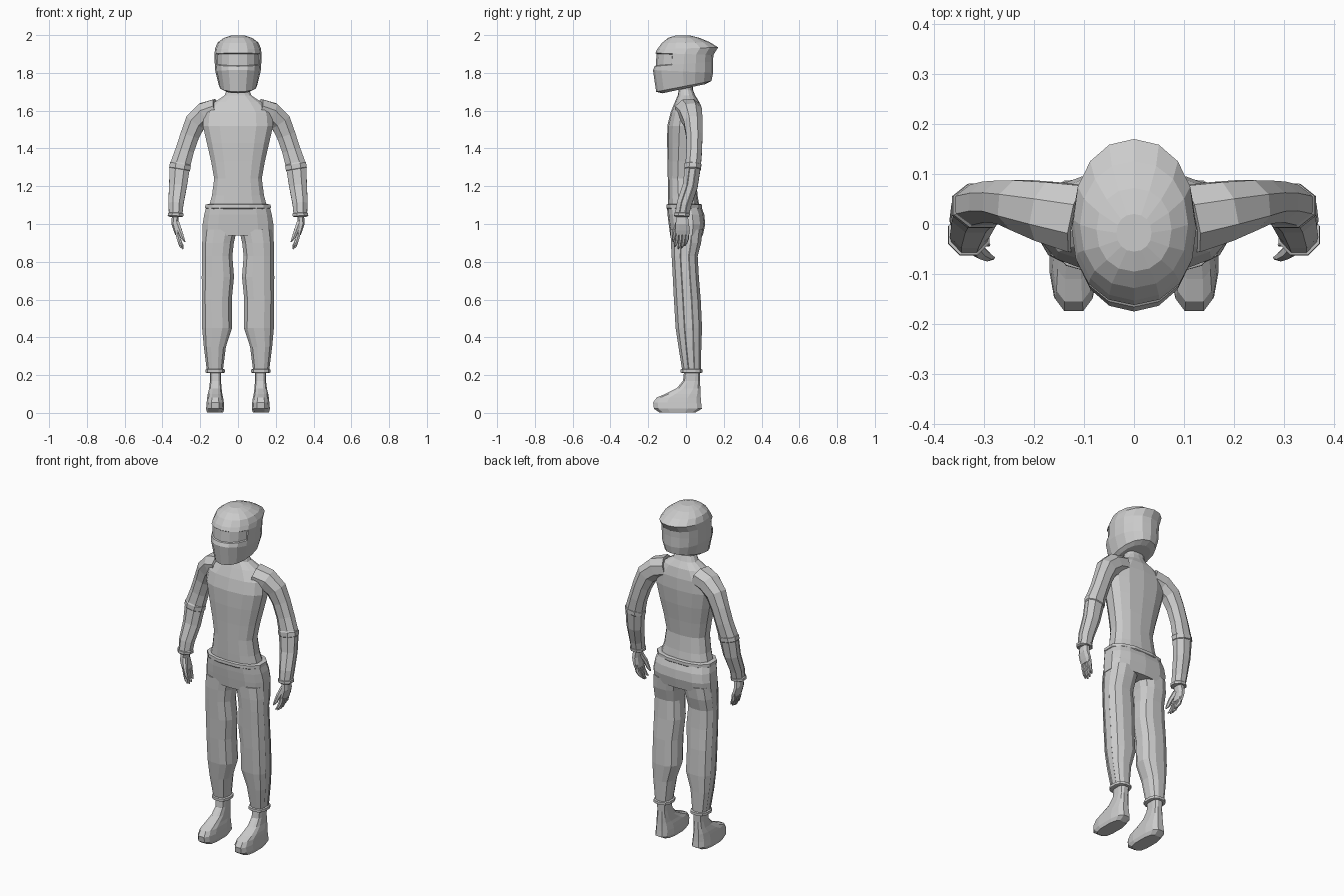
import bpy, bmesh, math
from mathutils import Vector


def circle(n, p, phase):
    """Unit superellipse points, scaled so the outermost point touches 1."""
    pts = []
    for i in range(n):
        a = 2 * math.pi * (i + phase) / n
        c, s = math.cos(a), math.sin(a)
        pts.append((math.copysign(abs(c) ** (2 / p), c), math.copysign(abs(s) ** (2 / p), s)))
    m = max(abs(c) for c, s in pts)
    return [(c / m, s / m) for c, s in pts]


def slab(z, x0, x1, yf, yb, n=12, p=2.5, phase=0.5, zb=None):
    """Cross-section given by its extents; zb tilts it towards the back."""
    zb = z if zb is None else zb
    cx, cy, rx, ry = (x0 + x1) / 2, (yf + yb) / 2, (x1 - x0) / 2, (yb - yf) / 2
    return [Vector((cx + rx * c, cy + ry * s, z + (zb - z) * (s + 1) / 2))
            for c, s in circle(n, p, phase)]


def tube(path, n=8, p=2.1):
    """Cross-sections square to a path of (x, y, z, side radius, depth radius)."""
    pts = [Vector(q[:3]) for q in path]
    rings = []
    for i, q in enumerate(path):
        t = (pts[min(i + 1, len(pts) - 1)] - pts[max(i - 1, 0)]).normalized()
        u = t.cross(Vector((0, 1, 0))).normalized()
        v = t.cross(u)
        rings.append([pts[i] + u * c * q[3] + v * s * q[4] for c, s in circle(n, p, 0.5)])
    return rings


def loft(name, rings, mirror=False, panel=None, depth=-0.003):
    """Skin the rings; 'panel' picks faces to be inset as a seamed panel."""
    bm = bmesh.new()
    vs = [[bm.verts.new(co) for co in r] for r in rings]
    n = len(rings[0])
    for a, b in zip(vs, vs[1:]):
        for i in range(n):
            j = (i + 1) % n
            bm.faces.new((a[i], a[j], b[j], b[i]))
    bm.faces.new(vs[0])
    bm.faces.new(vs[-1])
    bmesh.ops.recalc_face_normals(bm, faces=bm.faces[:])
    bm.normal_update()
    if panel:
        picked = [f for f in bm.faces if panel(f)]
        if picked:
            bmesh.ops.inset_region(bm, faces=picked, thickness=0.004, depth=depth,
                                   use_even_offset=True)
    me = bpy.data.meshes.new(name)
    bm.to_mesh(me)
    bm.free()
    ob = bpy.data.objects.new(name, me)
    bpy.context.collection.objects.link(ob)
    if mirror:
        ob.modifiers.new("mirror", 'MIRROR')
    return ob


# Helmet: tilted rings, rear lip, recessed visor
helmet = [(.080, -.125, 1.692, .10, 1.74), (.100, -.158, 1.70, .135, 1.757),
          (.120, -.175, 1.815, .143, 1.80), (.123, -.166, 1.835, .143, 1.86),
          (.125, -.162, 1.905, .145, 1.895), (.121, -.153, 1.925, .170, 1.935),
          (.108, -.128, 1.958, .125, 1.963), (.075, -.095, 1.985, .072, 1.985),
          (.035, -.055, 1.998, .02, 1.998)]
loft("helmet", [slab(zf, -w, w, yf, yb, 16, 2.15, 0, zb) for w, yf, zf, yb, zb in helmet],
     panel=lambda f: f.calc_center_median().y < -.06 and 1.845 < f.calc_center_median().z < 1.9
     and abs(f.normal.z) < .6, depth=-.006)

# Torso with neck
torso = [(1.07, .160, -.092, .073), (1.15, .138, -.094, .060), (1.24, .126, -.095, .052),
         (1.33, .142, -.096, .062), (1.43, .165, -.098, .076), (1.52, .186, -.097, .084),
         (1.59, .180, -.080, .082), (1.645, .125, -.058, .070), (1.68, .072, -.043, .048),
         (1.71, .058, -.038, .036), (1.79, .055, -.038, .036)]
loft("torso", [slab(z, -w, w, a, b, 14) for z, w, a, b in torso])

# Waistband and hips
loft("waistband", [slab(z, -w, w, -w * .6, w * .49) for z, w in
                   ((1.08, .166), (1.085, .174), (1.102, .173), (1.105, .160))])
hips = [(.94, .187, -.082, .088), (1.0, .187, -.090, .100), (1.05, .179, -.096, .095),
        (1.09, .168, -.099, .080)]
loft("hips", [slab(z, -w, w, a, b, 14, 2.8) for z, w, a, b in hips])

# Trouser legs with side stripe
leg = [(.97, .006, .184, -.082, .088), (.90, .022, .190, -.080, .080),
       (.83, .030, .190, -.076, .062), (.72, .021, .192, -.070, .068),
       (.60, .033, .191, -.064, .078), (.45, .031, .190, -.055, .085),
       (.35, .064, .181, -.040, .081), (.225, .080, .165, -.020, .079)]
loft("trouser_leg", [slab(*r) for r in leg], True, lambda f: f.normal.x > .95)
loft("trouser_cuff", [slab(z, .076 - d, .166 + d, -.022 - d, .081 + d) for z, d in
                      ((.212, 0), (.214, .006), (.229, .006), (.232, 0))], True)

# Boots
boot = [(.24, .088, .150, -.008, .076), (.17, .090, .148, -.016, .074),
        (.13, .087, .153, -.050, .076), (.100, .083, .160, -.110, .077),
        (.082, .079, .163, -.155, .078), (.055, .075, .166, -.174, .080),
        (.022, .073, .169, -.170, .084), (.002, .079, .164, -.140, .050)]
loft("boot", [slab(*r, p=3) for r in boot], True)

# Arms, elbow band and wrist cuff
arm = [(.11, .010, 1.605, .058, .068), (.175, .025, 1.585, .060, .060),
       (.225, .038, 1.540, .056, .050), (.255, .044, 1.470, .050, .043),
       (.282, .044, 1.390, .049, .041), (.308, .037, 1.305, .054, .041),
       (.318, .022, 1.200, .047, .040), (.329, -.010, 1.105, .040, .039),
       (.330, -.022, 1.045, .035, .037)]
loft("arm", tube(arm), True, lambda f: f.normal.x > .9 and f.calc_center_median().z < 1.3)
loft("elbow_band", tube([(.304, .038, 1.322, .049, .039), (.305, .037, 1.316, .056, .044),
                         (.309, .036, 1.292, .056, .044), (.310, .036, 1.286, .049, .039)]), True)
loft("wrist_cuff", tube([(.330, -.021, 1.060, .034, .036), (.330, -.021, 1.056, .041, .041),
                         (.331, -.022, 1.042, .041, .041), (.331, -.022, 1.038, .032, .034)]), True)

# Hand: palm, four fingers, thumb
palm = [(1.05, .312, .350, -.050, .008), (1.00, .318, .352, -.055, .016),
        (.965, .312, .341, -.056, .020), (.942, .307, .332, -.053, .016)]
loft("palm", [slab(*r, n=8) for r in palm], True)
for i, (y, drop) in enumerate(((-.045, .878), (-.027, .868), (-.009, .872), (.008, .885))):
    loft(f"finger_{i + 1}", tube([(.322, y, .958, .011, .009), (.314, y - .003, .920, .010, .0085),
                                  (.303, y - .009, drop + .015, .008, .007),
                                  (.290, y - .015, drop, .003, .003)], 6), True)
loft("thumb", tube([(.325, -.038, 1.010, .013, .014), (.308, -.058, .965, .012, .011),
                    (.293, -.066, .925, .009, .008), (.281, -.068, .905, .003, .003)], 6), True)
